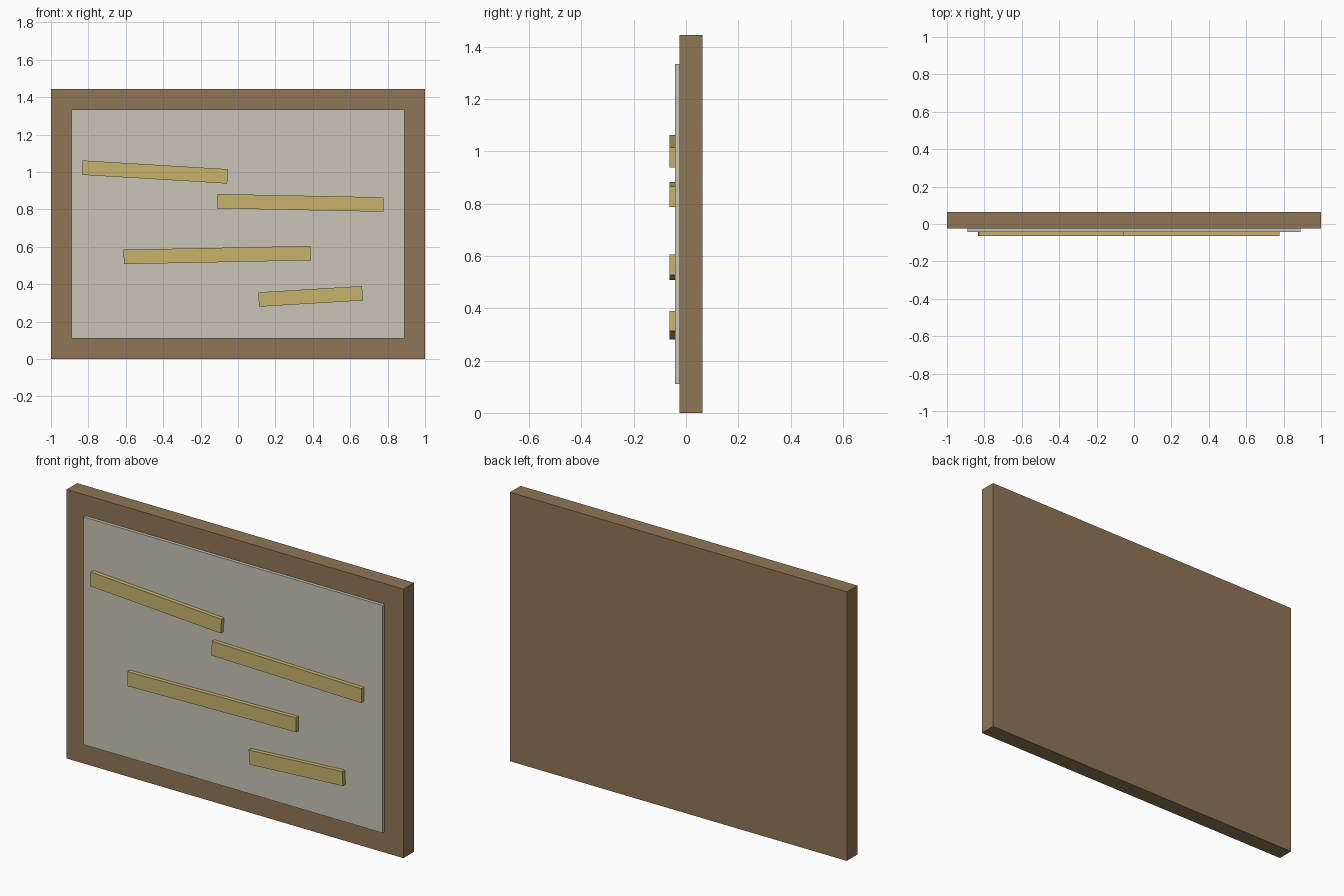
import bpy

cube = bpy.data.objects.get("Cube")
if cube:
    bpy.data.objects.remove(cube, do_unlink=True)


def material(name, rgb):
    mat = bpy.data.materials.new(name)
    mat.use_nodes = True
    mat.diffuse_color = (*rgb, 1)
    mat.node_tree.nodes["Principled BSDF"].inputs["Base Color"].default_value = (*rgb, 1)
    return mat


def box(name, x, z, width, height, front, back, mat, tilt=0):
    """Upright box between two depths, tilted about the y axis."""
    bpy.ops.mesh.primitive_cube_add(size=1, location=(x, (front + back) / 2, z))
    ob = bpy.context.object
    ob.name = name
    ob.scale = (width, back - front, height)
    ob.rotation_euler.y = -tilt  # positive tilt raises the +x end
    ob.data.materials.append(mat)
    return ob


brown = material("brown_wood", (0.275, 0.180, 0.093))
grey = material("pale_grey", (0.590, 0.560, 0.480))
yellow = material("straw_wood", (0.578, 0.456, 0.150))

# Thick backing board, with a thin panel standing proud of its front
BACK, BOARD, PANEL, SLAT = 0.064, -0.025, -0.042, -0.064
MIDDLE = 0.722
box("backing_board", 0, MIDDLE, 2, 1.444, BOARD, BACK, brown)
box("front_panel", 0, MIDDLE, 1.778, 1.222, PANEL, BOARD, grey)

# Slats: centre x, centre z, length, tilt
slats = {
    "top_slat": (-0.444, 1.0, 0.778, -0.06),
    "upper_slat": (0.333, 0.835, 0.889, -0.02),
    "lower_slat": (-0.111, 0.556, 1.0, 0.02),
    "bottom_slat": (0.388, 0.335, 0.556, 0.06),
}
for name, (x, z, length, tilt) in slats.items():
    box(name, x, z, length, 0.077, SLAT, PANEL, yellow, tilt)
